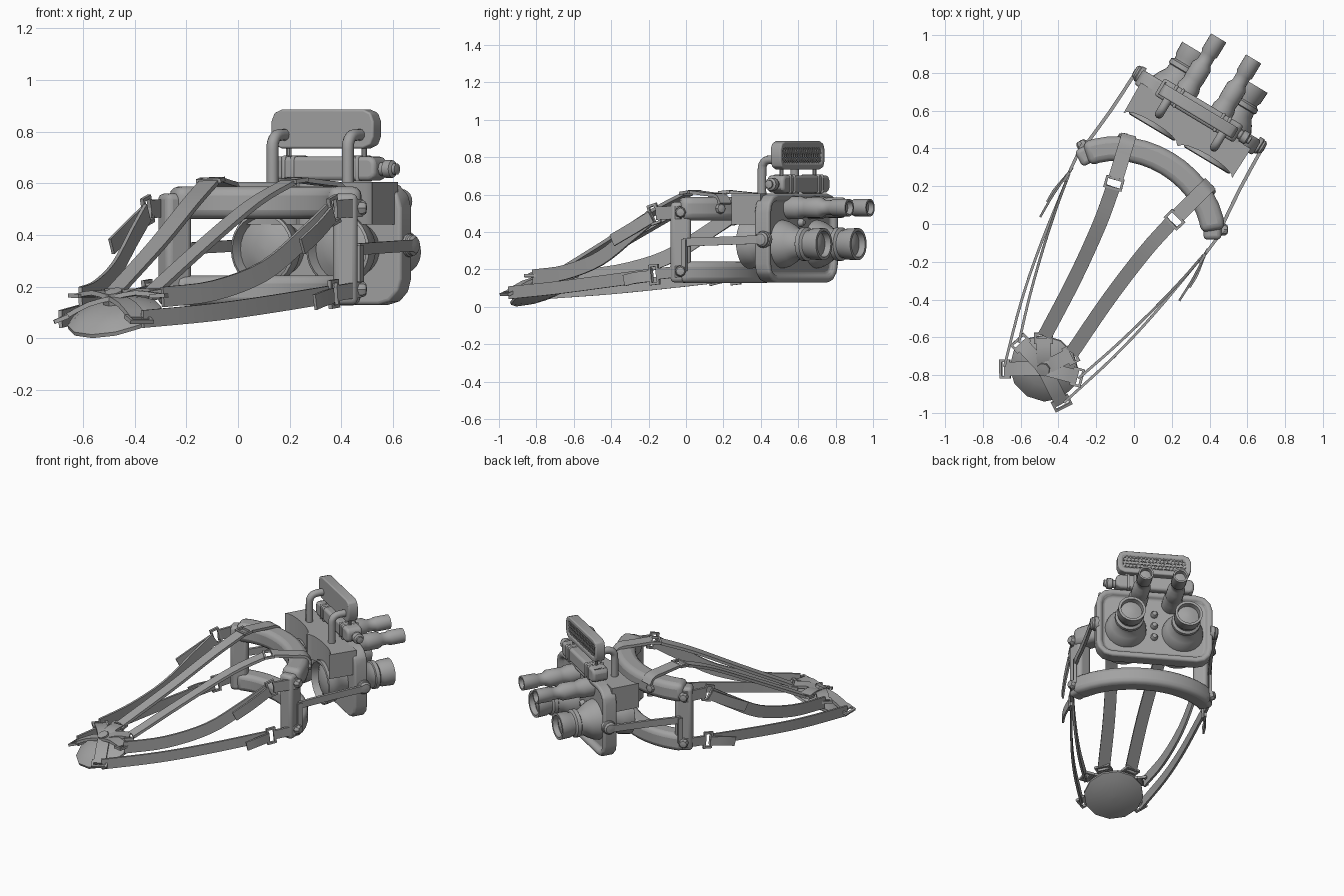
import bpy, bmesh, math
from mathutils import Vector, Matrix

if "Cube" in bpy.data.objects:
    bpy.data.objects.remove(bpy.data.objects["Cube"])

V = Vector
UP = V((0, 0, 1))
ACROSS = V((1, 0, 0))
AHEAD = V((0, 1, 0))
# the whole rig is modelled symmetric about x = 0 facing +y, then turned
WORLD = Matrix.Rotation(math.radians(-31), 4, 'Z') @ Matrix.Translation((-0.015, 0, 0))

grey = bpy.data.materials.new("grey")
grey.diffuse_color = (0.36, 0.36, 0.36, 1)
grey.use_nodes = True
grey.node_tree.nodes["Principled BSDF"].inputs["Base Color"].default_value = grey.diffuse_color


def finish(name, bm, bevel=0.0, angle=35):
    bmesh.ops.recalc_face_normals(bm, faces=bm.faces)
    bm.transform(WORLD)
    me = bpy.data.meshes.new(name)
    bm.to_mesh(me)
    bm.free()
    me.materials.append(grey)
    ob = bpy.data.objects.new(name, me)
    bpy.context.collection.objects.link(ob)
    if bevel:
        mod = ob.modifiers.new("bevel", 'BEVEL')
        mod.width, mod.segments, mod.limit_method = bevel, 3, 'ANGLE'
    bpy.ops.object.select_all(action='DESELECT')
    ob.select_set(True)
    bpy.context.view_layer.objects.active = ob
    bpy.ops.object.shade_smooth_by_angle(angle=math.radians(angle))
    return ob


def skin(bm, rings, caps=True):
    rings = [[bm.verts.new(p) for p in r] for r in rings]
    n = len(rings[0])
    for a, b in zip(rings, rings[1:]):
        for i in range(n):
            bm.faces.new((a[i], a[(i + 1) % n], b[(i + 1) % n], b[i]))
    if caps:
        bm.faces.new(rings[0])
        return bm.faces.new(rings[-1])


def lathe(name, centre, axis, profile, n=24):
    bm = bmesh.new()
    q = V(axis).to_track_quat('Z', 'Y')
    skin(bm, [[V(centre) + q @ V((r * math.cos(2 * math.pi * i / n), r * math.sin(2 * math.pi * i / n), d))
               for i in range(n)] for r, d in profile])
    return finish(name, bm)


def spline(pts, steps):
    pts = [V(p) for p in pts]
    ext = [2 * pts[0] - pts[1]] + pts + [2 * pts[-1] - pts[-2]]
    out = []
    for a, b, c, d in zip(ext, ext[1:], ext[2:], ext[3:]):
        for k in range(steps):
            t = k / steps
            out.append(0.5 * (2 * b + (c - a) * t + (2 * a - 5 * b + 4 * c - d) * t * t
                              + (3 * b - a - 3 * c + d) * t ** 3))
    return out + [pts[-1]]


def sweep(name, pts, w, t, side=None, steps=4, sides=4, bevel=0.0):
    """Box (sides=4) or round section of width w, thickness t along a path."""
    path = spline(pts, steps) if steps > 1 else [V(p) for p in pts]
    if sides == 4:
        sec = [(-w / 2, -t / 2), (w / 2, -t / 2), (w / 2, t / 2), (-w / 2, t / 2)]
    else:
        sec = [(w / 2 * math.cos(2 * math.pi * i / sides), t / 2 * math.sin(2 * math.pi * i / sides))
               for i in range(sides)]
    rings = []
    for i, p in enumerate(path):
        tan = (path[min(i + 1, len(path) - 1)] - path[max(i - 1, 0)]).normalized()
        wd = side - tan * side.dot(tan) if side else tan.cross(UP)
        wd.normalize()
        th = tan.cross(wd)
        rings.append([p + wd * a + th * b for a, b in sec])
    bm = bmesh.new()
    skin(bm, rings)
    return finish(name, bm, bevel)


def rounded(hw, z0, z1, r, n=5):
    out = []
    for cx, cz, a0 in ((hw - r, z1 - r, 0), (r - hw, z1 - r, 90), (r - hw, z0 + r, 180), (hw - r, z0 + r, 270)):
        for k in range(n + 1):
            a = math.radians(a0 + 90 * k / n)
            out.append((cx + r * math.cos(a), cz + r * math.sin(a)))
    return out


def plate(name, outline, y0, y1, bevel=0.0, inset=0.0, depth=0.0):
    bm = bmesh.new()
    front = skin(bm, [[V((x, y, z)) for x, z in outline] for y in (y0, y1)])
    if inset:
        bmesh.ops.recalc_face_normals(bm, faces=bm.faces)
        bmesh.ops.inset_region(bm, faces=[front], thickness=inset)
        bmesh.ops.inset_region(bm, faces=[front], thickness=0.008)
        bmesh.ops.translate(bm, verts=front.verts, vec=(0, -depth, 0))
    return finish(name, bm, bevel)


def buckle(name, c, wdir, ldir, w=0.1, l=0.06, bar=0.013):
    """Open rectangular loop."""
    c, ld = V(c), V(ldir).normalized()
    wd = (wdir - ld * wdir.dot(ld)).normalized()
    nd = wd.cross(ld)
    rings = [[c + wd * sx * (w / 2 - k) + ld * sy * (l / 2 - k) + nd * h
              for sx, sy in ((-1, -1), (1, -1), (1, 1), (-1, 1))]
             for k, h in ((0, -.008), (0, .008), (bar, .008), (bar, -.008), (0, -.008))]
    bm = bmesh.new()
    skin(bm, rings, caps=False)
    bmesh.ops.remove_doubles(bm, verts=bm.verts, dist=1e-5)
    finish(name, bm)


def bolt(name, c, axis, r=0.03, n=8):
    lathe(name, c, axis, [(r, -0.02), (r, 0.01), (r * .75, 0.022), (r * .2, 0.025)], n)


# ---- goggle housing
plate("face_plate", rounded(0.365, 0.13, 0.605, 0.1, 3), 0.635, 0.725, 0.014, 0.035, 0.025)
back = [(0.34, 0.66), (-0.34, 0.66)]
for s in (-1, 1):  # scalloped rear edge, one bay per eye
    for k in range(9):
        a = math.pi * k / 8
        back.append((s * 0.17 - 0.165 * math.cos(a), 0.475 + 0.04 * math.sin(a)))
bm = bmesh.new()
skin(bm, [[V((x, y, z)) for x, y in back] for z in (0.44, 0.605)])
finish("upper_housing", bm)
for z in (0.29, 0.37, 0.45):
    lathe("centre_button", (0, 0.70, z), AHEAD, [(.022, 0), (.022, .015), (.014, .028), (.004, .032)], 12)

for s in (-1, 1):
    # eye cups with bulging eyepieces, lenses and slim upper tubes
    lathe("eye_cup", (s * 0.17, 0.65, 0.345), -AHEAD,
          [(.10, 0), (.105, .06), (.13, .09), (.138, .13), (.142, .16), (.132, .165), (.122, .12), (.11, .125),
           (.08, .14), (.045, .15), (.004, .153)], 28)
    lathe("main_lens", (s * 0.178, 0.695, 0.335), AHEAD,
          [(.13, 0), (.125, .03), (.105, .07), (.085, .10), (.082, .13), (.09, .135), (.09, .16), (.075, .17),
           (.075, .18), (.083, .195), (.086, .264), (.07, .264), (.066, .23), (.03, .242), (.004, .245)], 28)
    lathe("upper_tube", (s * 0.108, 0.70, 0.53), AHEAD,
          [(.062, 0), (.062, .07), (.052, .1), (.055, .12), (.055, .2), (.04, .225), (.04, .27),
           (.047, .28), (.047, .375), (.036, .375), (.034, .345), (.004, .35)], 20)
    # hinge knob and side arm
    lathe("hinge_knob", (s * 0.35, 0.695, 0.36), ACROSS * s,
          [(.045, 0), (.045, .025), (.04, .03), (.04, .04), (.03, .05), (.004, .053)], 16)
    sweep("side_arm", [(s * .39, .70, .36), (s * .40, .45, .352), (s * .42, .23, .345)], .045, .018, UP, 2)
    sweep("side_arm_drop", [(s * .425, .235, .36), (s * .425, .235, .19)], .03, .018, AHEAD, 1)

# ---- lamp panel and battery case on top
plate("lamp_panel", rounded(0.23, 0.735, 0.885, 0.045, 2), 0.655, 0.72, 0.016, 0.03, 0.012)
for k in range(17):
    x = -0.184 + 0.023 * k
    for d in (-.012, .012):
        sweep("grille_bar", [(x - d, .712, .768), (x + d, .712, .852)], .005, .006, ACROSS, 1)
for k in range(4):
    sweep("grille_rail", [(-.2, .713, .777 + .022 * k), (.2, .713, .777 + .022 * k)], .005, .006, UP, 1)
plate("battery_case", rounded(0.245, 0.61, 0.703, 0.03, 3), 0.64, 0.745, 0.025)
lathe("battery_cap", (0.24, 0.695, 0.655), ACROSS,
      [(.026, 0), (.026, .02), (.034, .024), (.034, .055), (.022, .062), (.022, .075), (.004, .078)], 16)
for s in (-1, 1):
    sweep("panel_post", [(s * .17, .567, .58), (s * .17, .567, .73), (s * .17, .572, .76), (s * .17, .59, .78),
                         (s * .17, .62, .787), (s * .17, .67, .787)], .046, .046, ACROSS, 2, 12)
    lathe("panel_pin", (s * .17, .69, .69), UP, [(.011, 0), (.011, .06)], 8)
    for d in (-.02, .02):
        sweep("case_clip", [(s * .145 + d - .009, .693, .6565), (s * .145 + d + .009, .693, .6565)],
              .1, .114, UP, 1, bevel=.008)

# ---- brow frame: two shallow padded bands joined by end posts
def arc(z, n=14):
    m = math.radians(60)
    return [(.393 * math.sin(m * (2 * k / n - 1)) / math.sin(m),
             .005 + .36 * math.cos(m * (2 * k / n - 1)), z) for k in range(n + 1)]

sweep("upper_band", arc(0.525), .125, .13, UP, 1, bevel=.035)
sweep("lower_band", arc(0.185), .115, .12, UP, 1, bevel=.03)
for s in (-1, 1):
    out = V((s * .857, .515, 0))
    sweep("end_post", [(s * .385, .19, .13), (s * .385, .19, .56)], .095, .11, out, 1, bevel=.022)
    for z in (.505, .19):
        bolt("post_bolt", (s * .436, .218, z), out)
    bolt("band_bolt", (s * .268, .362, .525), V((s * .52, .85, 0)))

# ---- rear pad and hub
tilt = V((0, -.39, .92))
lathe("rear_pad", (0, -.905, .092), tilt,
      [(.004, .045), (.08, .04), (.145, .02), (.185, -.005), (.185, -.02), (.13, -.035), (.06, -.045), (.004, -.047)], 12)
hub = V((0, -.9, .158))
lathe("hub_bolt", hub, tilt, [(.05, -.04), (.05, .005), (.036, .012), (.036, .028), (.004, .03)], 8)

for s in (-1, 1):
    # short straps from hub to buckles
    for name, end in (("hub_strap_top", (s * .085, -.765, .18)), ("hub_strap_side", (s * .175, -.85, .165)),
                      ("hub_strap_low", (s * .175, -1.01, .075))):
        e = V(end)
        sweep(name, [hub, (hub + e) / 2 + V((0, 0, .015)), e], .075, .018, None, 2)
        d = e - hub
        buckle(name + "_buckle", e, d.cross(UP), d)

    # long straps over the head
    sweep("top_strap", [(s * .085, -.75, .185), (s * .105, -.41, .36), (s * .14, -.10, .52), (s * .18, .11, .605)],
          .075, .018)
    buckle("top_buckle", (s * .187, .13, .612), ACROSS, V((s * .07, .25, .03)), .1, .065)
    sweep("top_anchor", [(s * .19, .15, .614), (s * .22, .27, .602), (s * .24, .35, .592), (s * .25, .385, .55)],
          .08, .018)

    # upper side straps with buckle, anchor and loose tail
    sweep("upper_side_strap", [(s * .185, -.85, .16), (s * .265, -.60, .185), (s * .335, -.34, .26),
                               (s * .385, -.12, .39), (s * .412, .03, .487)], .078, .014, UP)
    buckle("upper_side_buckle", (s * .42, .045, .495), UP, V((0, 1, .3)), .11, .06)
    sweep("upper_side_anchor", [(s * .42, .06, .50), (s * .437, .22, .505)], .07, .016, UP, 1)
    sweep("upper_loose_tail", [(s * .425, .03, .48), (s * .432, -.09, .415), (s * .43, -.21, .355)],
          .065, .012, UP, 3)

    # lower side straps
    sweep("lower_side_strap", [(s * .185, -1.0, .075), (s * .285, -.66, .10), (s * .352, -.35, .13),
                               (s * .412, .03, .17)], .068, .014, UP)
    buckle("lower_side_buckle", (s * .42, .045, .172), UP, V((0, 1, .1)), .11, .06)
    sweep("lower_side_anchor", [(s * .42, .06, .175), (s * .437, .22, .19)], .06, .016, UP, 1)
    sweep("lower_loose_tail", [(s * .425, .03, .165), (s * .44, -.06, .155), (s * .44, -.13, .14)],
          .06, .012, UP, 3)
